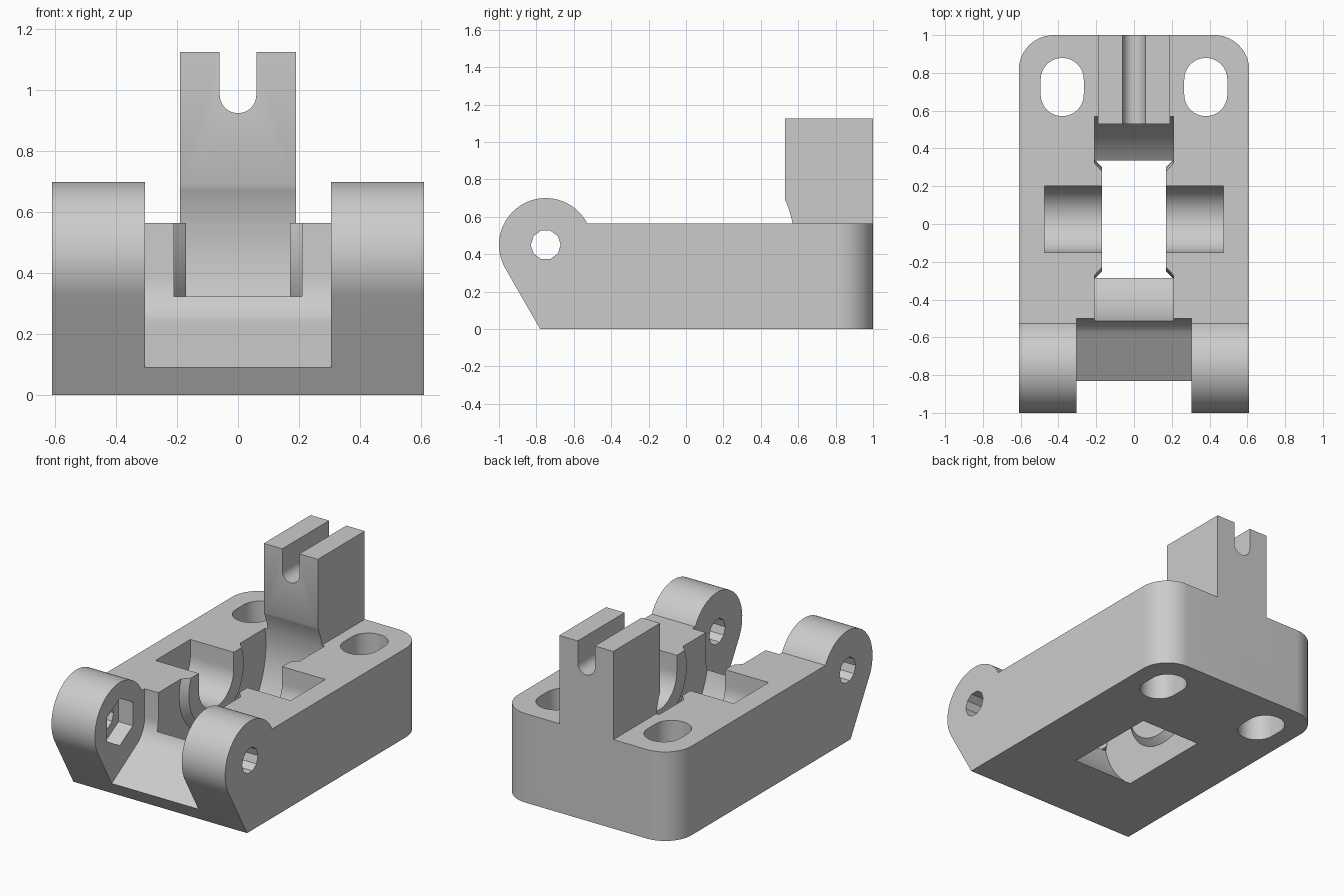
import bpy, bmesh
from math import sin, cos, radians, asin, degrees

if "Cube" in bpy.data.objects:
    bpy.data.objects.remove(bpy.data.objects["Cube"], do_unlink=True)

grey = bpy.data.materials.new("light_grey")
grey.use_nodes = True
grey.diffuse_color = (0.6, 0.6, 0.6, 1)
grey.node_tree.nodes["Principled BSDF"].inputs["Base Color"].default_value = (0.6, 0.6, 0.6, 1)

HALF, TOP = 0.61, 0.565          # half width and height of the block
PIVOT, PIVOT_R = (-0.75, 0.45), 0.25
AXLE = (0.025, 0.46)             # roller axle in y, z


def arc(c, r, start, end, n):
    steps = [radians(start + (end - start) * i / n) for i in range(n + 1)]
    return [(c[0] + r * cos(a), c[1] + r * sin(a)) for a in steps]


def ring(c, r, n, turn=0):
    return arc(c, r, turn, turn + 360, n)[:-1]


def loft(name, ends, axis):
    """Solid between two matching outlines, each given as (outline, position on axis)."""
    place = {"x": lambda a, b, t: (t, a, b),
             "y": lambda a, b, t: (a, t, b),
             "z": lambda a, b, t: (a, b, t)}[axis]
    bm = bmesh.new()
    loops = [[bm.verts.new(place(a, b, t)) for a, b in pts] for pts, t in ends]
    n = len(loops[0])
    for loop in loops:
        bm.faces.new(loop)
    for i in range(n):
        j = (i + 1) % n
        bm.faces.new((loops[0][i], loops[0][j], loops[1][j], loops[1][i]))
    bmesh.ops.recalc_face_normals(bm, faces=bm.faces)
    mesh = bpy.data.meshes.new(name)
    bm.to_mesh(mesh)
    bm.free()
    ob = bpy.data.objects.new(name, mesh)
    bpy.context.collection.objects.link(ob)
    mesh.materials.append(grey)
    return ob


def prism(name, pts, axis, lo, hi):
    return loft(name, [(pts, lo), (pts, hi)], axis)


def combine(ob, tool, operation="DIFFERENCE"):
    tool.hide_render = True
    mod = ob.modifiers.new("cut", "BOOLEAN")
    mod.operation, mod.solver, mod.object = operation, "EXACT", tool
    graph = bpy.context.evaluated_depsgraph_get()
    mesh = bpy.data.meshes.new_from_object(ob.evaluated_get(graph))
    ob.modifiers.clear()
    ob.data = mesh
    bpy.data.objects.remove(tool, do_unlink=True)


# Main block with round hinge ends, extruded from its side outline
meet = degrees(asin((TOP - PIVOT[1]) / PIVOT_R))
side = [(-0.78, 0), (1, 0), (1, TOP)] + arc(PIVOT, PIVOT_R, meet, 210, 40)
body = prism("idler_block", side, "x", -HALF, HALF)

# Rounded rear corners
bm = bmesh.new()
bm.from_mesh(body.data)
rear = [e for e in bm.edges if all(v.co.y > 0.99 for v in e.verts)
        and abs(e.verts[0].co.x - e.verts[1].co.x) < 0.01]
bmesh.ops.bevel(bm, geom=rear, offset=0.185, segments=14, profile=0.5, affect="EDGES")
bm.to_mesh(body.data)
bm.free()

# Rear post
post = prism("post", [(-0.19, 0.3), (0.19, 0.3), (0.19, 1.125), (-0.19, 1.125)], "y", 0.53, 1)
combine(body, post, "UNION")

# Slot in the post
notch = arc((0, 0.985), 0.06, 180, 360, 20) + [(0.06, 1.3), (-0.06, 1.3)]
combine(body, prism("post_slot", notch, "y", 0.3, 1.2))

# Roller pocket, keeping a conical boss on each wall
pocket = prism("roller_pocket", ring(AXLE, 0.555, 96), "x", -0.21, 0.21)
for s in (-1, 1):
    boss = loft("boss", [(ring(AXLE, 0.275, 64), s * 0.17),
                         (ring(AXLE, 0.355, 64), s * 0.25)], "x")
    combine(pocket, boss)
combine(body, pocket)

# Axle cradle, open at the top
cradle = arc(AXLE, 0.175, 180, 360, 32) + [(AXLE[0] + 0.175, 1), (AXLE[0] - 0.175, 1)]
combine(body, prism("axle_cradle", cradle, "x", -0.475, 0.475))

# Recess between the hinge arms
scoop = [(-1.2, 0.09), (-0.83, 0.09), (-0.6, 0.23)]
scoop += arc((-0.68, 0.39), 0.18, -52, 0, 12) + [(-0.5, 1), (-1.2, 1)]
combine(body, prism("hinge_recess", scoop, "x", -0.305, 0.305))

# Hinge bore and the nut trap in one arm
combine(body, prism("hinge_bore", ring(PIVOT, 0.08, 10), "x", -1, 1))
combine(body, prism("nut_trap", ring(PIVOT, 0.15, 6, 30), "x", -0.405, -0.2))

# Elongated mounting holes
for s in (-1, 1):
    x, r = s * 0.38, 0.114
    hole = arc((x, 0.765), r, 0, 180, 24) + arc((x, 0.685), r, 180, 360, 24)
    combine(body, prism("mounting_hole", hole, "z", -0.2, 0.8))

# Smooth curved walls, sharp edges
bpy.context.view_layer.update()
body.select_set(True)
bpy.context.view_layer.objects.active = body
bpy.ops.object.shade_smooth_by_angle(angle=radians(25))
